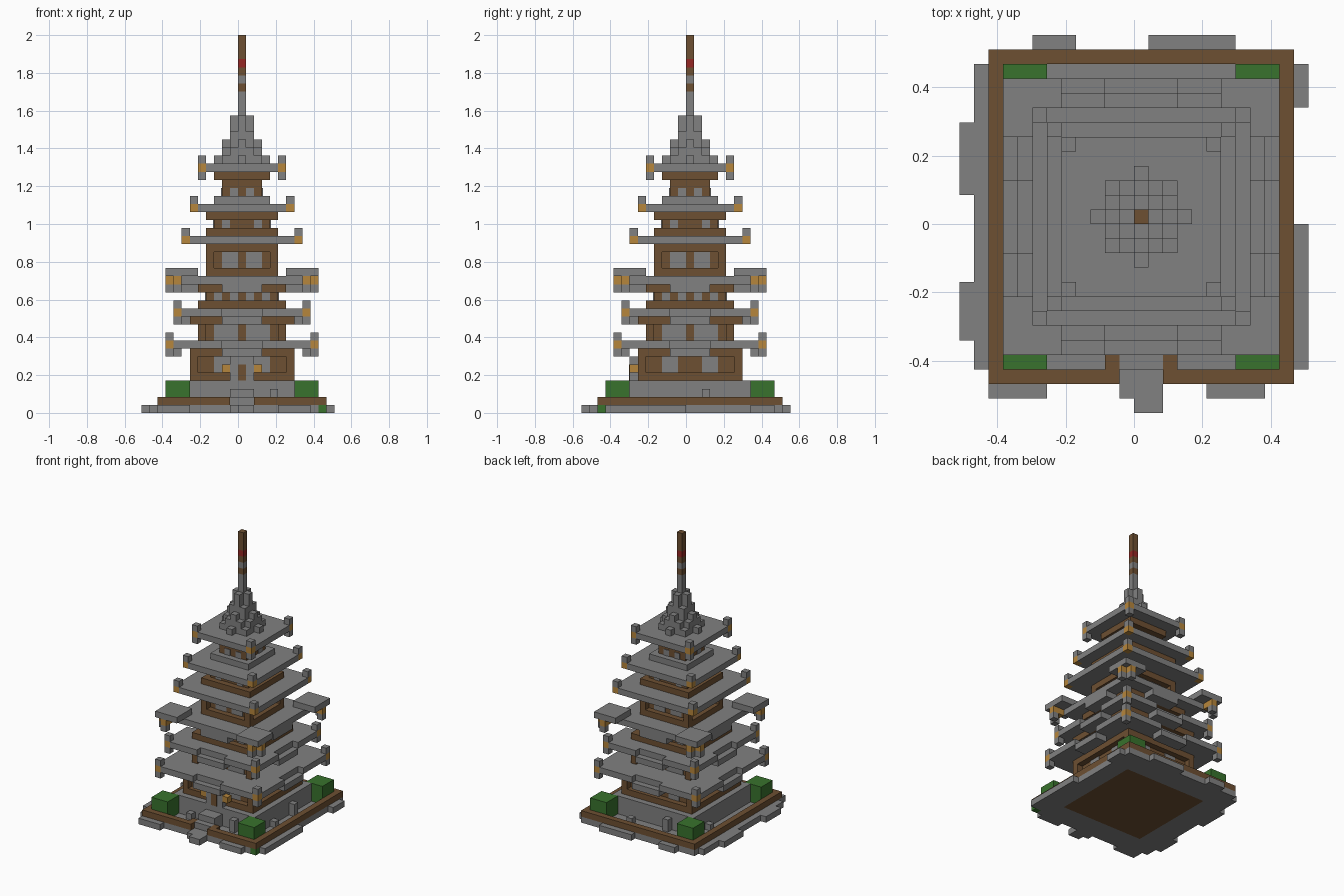
import bpy, bmesh
from mathutils import Matrix, Vector

cube = bpy.data.objects.get("Cube")
if cube:
    bpy.data.objects.remove(cube, do_unlink=True)

CELL = 2 / 47  # the model is laid out on a block grid


def material(name, *rgb):
    mat = bpy.data.materials.new(name)
    mat.diffuse_color = (*rgb, 1)
    mat.use_nodes = True
    mat.node_tree.nodes["Principled BSDF"].inputs["Base Color"].default_value = (*rgb, 1)
    return mat


STONE = material("stone grey", .22, .22, .22)
WOOD = material("wood brown", .155, .08, .032)
LEAF = material("leaf green", .04, .17, .026)
GOLD = material("lantern gold", .47, .24, .045)
RED = material("spire red", .3, .02, .017)


def part(name, mat, boxes):
    """One object made of blocks given as x, x, y, y, z, z in cells."""
    bm = bmesh.new()
    for x0, x1, y0, y1, z0, z1 in boxes:
        low, high = Vector((x0, y0, z0)), Vector((x1, y1, z1))
        place = Matrix.Translation((low + high) / 2 * CELL)
        size = Matrix.Diagonal((*((high - low) * CELL), 1))
        bmesh.ops.create_cube(bm, size=1, matrix=place @ size)
    mesh = bpy.data.meshes.new(name)
    bm.to_mesh(mesh)
    bm.free()
    mesh.materials.append(mat)
    bpy.context.collection.objects.link(bpy.data.objects.new(name, mesh))


def square(a, z0, z1):
    """Square block centred on the middle cell."""
    return (-a, a + 1, -a, a + 1, z0, z1)


def around(*boxes):
    """Repeat blocks on all four sides of the middle cell."""
    result = []
    for x0, x1, y0, y1, z0, z1 in boxes:
        for _ in range(4):
            result.append((x0, x1, y0, y1, z0, z1))
            x0, x1, y0, y1 = 1 - y1, 1 - y0, x0, x1
    return result


# Ground: stone ring around an earth core, with uneven paving tabs
part("earth_core", WOOD, [square(7, 0, 1)])
part("ground_slab", STONE, [
    (-10, -7, -11, 12, 0, 1), (8, 10, -11, 12, 0, 1), (10, 11, -10, 12, 0, 1),
    (-7, 8, -11, -7, 0, 1), (-7, 8, 8, 12, 0, 1)])
part("paving_tabs", STONE, [
    (-11, -10, -10, 11, 0, 1), (-12, -11, 2, 7, 0, 1), (-12, -11, -8, -4, 0, 1),
    (11, 12, 8, 11, 0, 1), (11, 12, -10, 0, 0, 1),
    (-7, -4, 12, 13, 0, 1), (1, 7, 12, 13, 0, 1),
    (-10, -6, -12, -11, 0, 1), (5, 9, -12, -11, 0, 1),
    (-1, 2, -12, -11, 0, 1), (0, 2, -13, -12, 0, 1)])
part("corner_grass", LEAF, [(10, 11, -11, -10, 0, 1)])

# Low fence with an opening for the path
part("fence", WOOD, [
    (-10, -9, -11, 12, 1, 2), (10, 11, -11, 12, 1, 2), (-9, 10, 11, 12, 1, 2),
    (-9, -1, -11, -10, 1, 2), (2, 10, -11, -10, 1, 2),
    (-2, -1, -10, -9, 1, 2), (2, 3, -10, -9, 1, 2)])

# Bushes, platform, steps and loose stones
part("bushes", LEAF, [(x, x + 3, y, y + 3, 1, 4) for x in (-9, 7) for y in (-10, 8)])
part("platform", STONE, [square(7, 1, 4)])
part("front_steps", STONE, [(-1, 2, -10 + i, -7, 1, 2 + i) for i in range(2)])
part("yard_stones", STONE, [
    (x, x + 1, y, y + 1, 1, top) for x, y, top in
    ((-4, -8, 2), (4, -8, 3), (8, 2, 3), (8, -3, 2), (-8, 4, 2), (-3, 8, 3), (3, 9, 2))])

# Storeys: core, sill and cornice frame, posts, window plates
STOREYS = (
    # name, sill, opening bottom and top, cornice top, core, frame, post, window height, windows
    ("first", 4, 5, 7, 8, 5, 6, 6, 2, ((-3, -1), (2, 4))),
    ("second", 9, 9, 11, 12, 4, 6, 5, 2, ((-3, 0), (1, 4))),
    ("third", 13, 14, 15, 16, 4, 5, 4, 1, ((-3, -2), (-1, 0), (1, 2), (3, 4))),
    ("fourth", 17, 18, 20, 21, 3, 4, 4, 2, ((-2, 0), (1, 3))),
    ("fifth", 22, 23, 24, 25, 3, 4, 3, 1, ((-2, -1), (2, 3))),
    ("sixth", 26, 27, 29, 30, 2, 2, 2, 1, ((-1, 0), (1, 2))),
)
for name, z0, low, high, z1, core, frame, post, tall, windows in STOREYS:
    walls = [square(core, z0, z1), square(frame, high, z1)]
    if low > z0:
        walls.append(square(frame, z0, low))
    walls += around((-post, 1 - post, -post, 1 - post, low, high))
    part(name + "_storey_walls", WOOD, walls)
    part(name + "_storey_windows", STONE, around(*[
        (a, b, -core - .1, -core, low, low + tall) for a, b in windows]))
part("top_cornice", WOOD, [square(3, 29, 30)])
part("top_plinth", STONE, [square(3, 26, 27)])

# Porch on the front of the first storey
part("porch", STONE, [(-1, 2, -7, -5, 4, 7)])
part("porch_door", WOOD, [(0, 1, -7.1, -7, 4, 6)])
part("porch_lanterns", GOLD, [(x, x + 1, -7, -6, 5, 6) for x in (-2, 2)])

# Eaves: slab, gold corner block, upturned tip, sometimes a lower tip and dropped middle
EAVES = (("first", 9, 8, True, True), ("second", 8, 12, True, True),
         ("fourth", 7, 21, False, False), ("fifth", 6, 25, False, False),
         ("sixth", 5, 30, True, False))
for name, a, z, lower_tip, dropped in EAVES:
    slab = [square(a - 1, z, z + 1)]
    if dropped:
        slab += around((1 - a, -2, -a, 1 - a, z, z + 1), (3, a, -a, 1 - a, z, z + 1),
                       (-2, 3, -a, 2 - a, z - 1, z))
    else:
        slab += around((1 - a, a, -a, 1 - a, z, z + 1))
    part(name + "_eave", STONE, slab)
    corner = (-a, 1 - a, -a, 1 - a)
    part(name + "_eave_corners", GOLD, around((*corner, z, z + 1)))
    tips = around((*corner, z + 1, z + 2))
    if lower_tip:
        tips += around((*corner, z - 1, z))
    part(name + "_eave_tips", STONE, tips)

# Third eave with raised corner slabs and hanging lanterns
part("third_eave", STONE, [square(7, 16, 17)] + around((-2, 3, -7, -5, 15, 16)))
part("third_eave_corner_slabs", STONE, around((-9, -5, -9, -5, 17, 18)))
part("third_eave_lanterns", GOLD, around((-9, -7, -8, -7, 16, 17), (-8, -7, -9, -8, 16, 17)))
part("third_eave_lantern_tips", STONE, around((-9, -8, -8, -7, 15, 16), (-8, -7, -9, -8, 15, 16)))

# Stepped crown: height falls with distance from the middle
TOPS = {(0, 0): 37, (0, 1): 37, (1, 1): 35, (0, 2): 34, (1, 2): 33, (2, 2): 32, (0, 3): 32}
crown = []
for x in range(-3, 4):
    for y in range(-3, 4):
        top = TOPS.get(tuple(sorted((abs(x), abs(y)))))
        if top:
            crown.append((x, x + 1, y, y + 1, 31, top))
part("crown", STONE, crown)

# Spire bands
for name, mat, bands in (
        ("spire_stone", STONE, ((37, 40), (41, 42))),
        ("spire_wood", WOOD, ((40, 41), (42, 43), (44, 47))),
        ("spire_red_band", RED, ((43, 44),))):
    part(name, mat, [square(0, *band) for band in bands])
